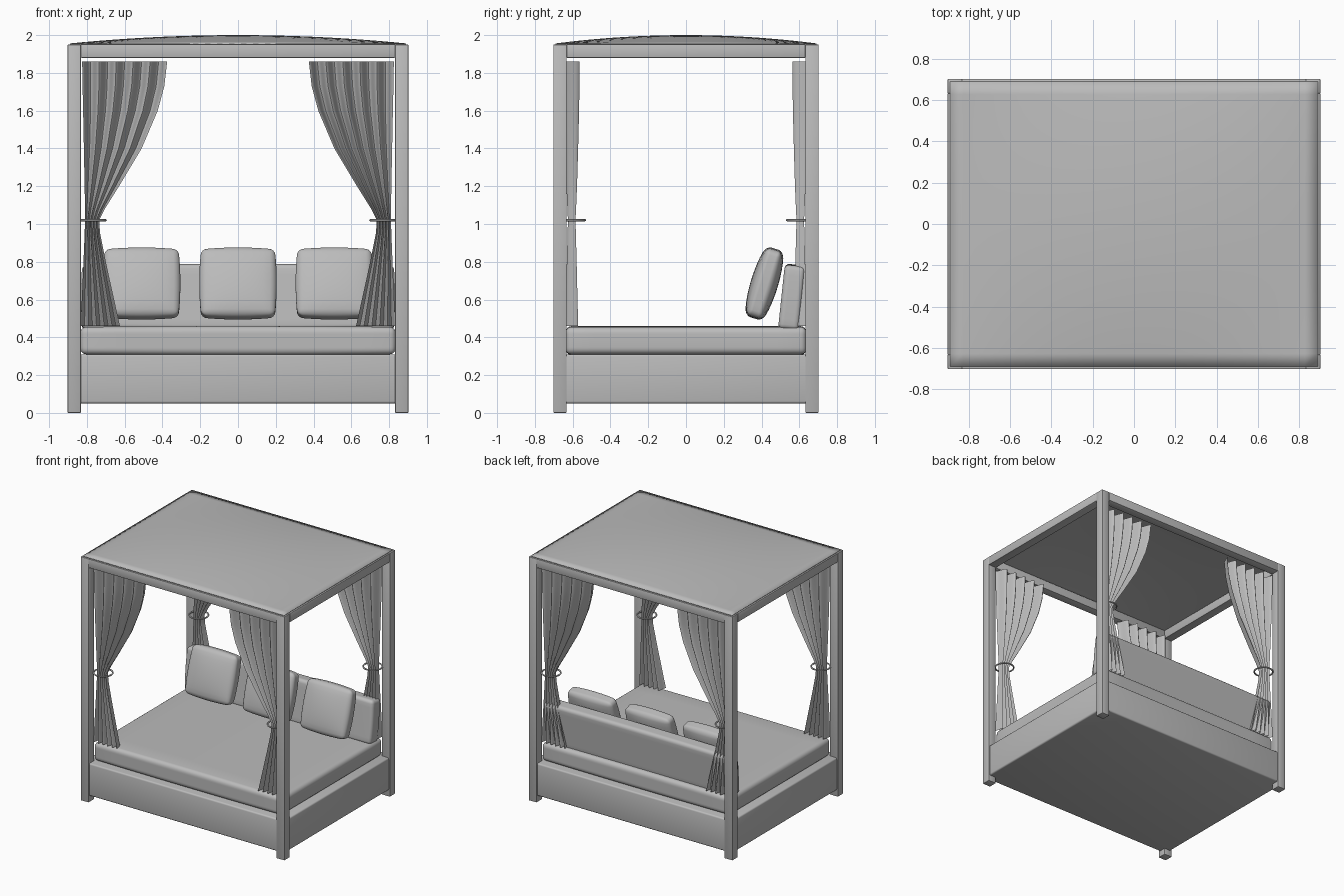
import bpy, bmesh, math
from mathutils import Vector

cube = bpy.data.objects.get("Cube")
if cube:
    bpy.data.objects.remove(cube, do_unlink=True)

GREY = (0.5, 0.5, 0.5, 1)
mat = bpy.data.materials.new("plain grey")
mat.use_nodes = True
mat.diffuse_color = GREY
mat.node_tree.nodes["Principled BSDF"].inputs["Base Color"].default_value = GREY


def finish(name, bm, loc=(0, 0, 0), tilt=0, angle=40):
    bmesh.ops.recalc_face_normals(bm, faces=bm.faces)
    mesh = bpy.data.meshes.new(name)
    bm.to_mesh(mesh)
    bm.free()
    mesh.materials.append(mat)
    mesh.shade_smooth()
    mesh.set_sharp_from_angle(angle=math.radians(angle))
    obj = bpy.data.objects.new(name, mesh)
    obj.location = loc
    obj.rotation_euler.x = math.radians(tilt)
    bpy.context.collection.objects.link(obj)
    return obj


def block(size, bevel, segments=2):
    bm = bmesh.new()
    bmesh.ops.create_cube(bm, size=1)
    bmesh.ops.scale(bm, vec=size, verts=bm.verts)
    bmesh.ops.bevel(bm, geom=bm.edges[:], offset=bevel, segments=segments,
                    profile=0.5, affect='EDGES')
    return bm


def cushion(name, size, loc, bevel, tilt=0, puff=0.0, pinch=1.0):
    """Rounded block whose faces bulge; pinch thins it in y toward the rim."""
    bm = block(size, bevel, 4)
    longest = [e for e in bm.edges if e.calc_length() > bevel * 1.1]
    bmesh.ops.subdivide_edges(bm, edges=longest, cuts=9, use_grid_fill=True)
    half = Vector(size) / 2
    for v in bm.verts:
        n = [min(1, abs(v.co[i] / half[i])) for i in range(3)]
        dome = [1 - c * c for c in n]
        v.co.x += math.copysign(puff * n[0] ** 3 * dome[2], v.co.x)
        v.co.z += math.copysign(puff * n[2] ** 3 * dome[0], v.co.z)
        v.co.y *= pinch + (1 - pinch) * math.sqrt(dome[0] * dome[2])
    return finish(name, bm, loc, tilt)


# Frame: posts and top beams
PX, PY, POST = 0.867, 0.667, 0.07
for sx, side in ((-1, "right"), (1, "left")):
    for sy, end in ((-1, "front"), (1, "back")):
        finish(f"{end}_{side}_post", block((POST, POST, 1.95), 0.004),
               (sx * PX, sy * PY, 0.975))
    finish(f"{side}_beam", block((POST, 2 * PY - POST, 0.07), 0.003), (sx * PX, 0, 1.915))
for sy, end in ((-1, "front"), (1, "back")):
    finish(f"{end}_beam", block((2 * PX - POST, POST, 0.07), 0.003), (0, sy * PY, 1.915))

# Domed canopy shell
bm = bmesh.new()
bmesh.ops.create_grid(bm, x_segments=28, y_segments=22, size=1)
for v in bm.verts:
    x, y = v.co.x, v.co.y
    v.co = (x * 0.89, y * 0.69, 1.956 + 0.044 * (1 - x * x) * (1 - y * y))
canopy = finish("canopy", bm)
shell = canopy.modifiers.new("thickness", 'SOLIDIFY')
shell.thickness = 0.006
shell.offset = -1

# Base, mattress, backrest and pillows
finish("base", block((1.785, 1.385, 0.26), 0.012, 3), (0, 0, 0.18))
cushion("mattress", (1.665, 1.275, 0.145), (0, 0, 0.3825), 0.03, puff=0.004)
cushion("backrest", (1.65, 0.11, 0.34), (0, 0.56, 0.61), 0.025, tilt=-6, puff=0.006)
for x, place in ((-0.51, "right"), (0, "middle"), (0.51, "left")):
    cushion(f"{place}_pillow", (0.39, 0.145, 0.365), (x, 0.415, 0.685), 0.03,
            tilt=-17, puff=0.01, pinch=0.5)

# Curtain outline: height, outer edge, inner edge, fold depth
OUTLINE = [(1.86, 0.825, 0.375, 0.042), (1.73, 0.823, 0.39, 0.041),
           (1.6, 0.82, 0.425, 0.039), (1.4, 0.816, 0.51, 0.034),
           (1.2, 0.812, 0.63, 0.028), (1.08, 0.81, 0.705, 0.023),
           (1.02, 0.81, 0.735, 0.02), (0.95, 0.812, 0.73, 0.022),
           (0.8, 0.818, 0.70, 0.026), (0.46, 0.833, 0.625, 0.034)]
FOLDS, STEPS = 5, 60


def curtain(name, sx, sy):
    bm = bmesh.new()
    rows = []
    for z, outer, inner, depth in OUTLINE:
        row = []
        for i in range(STEPS + 1):
            t = i / STEPS
            x = outer + (inner - outer) * t
            y = 0.605 + depth * math.cos(2 * math.pi * FOLDS * t)
            row.append(bm.verts.new((sx * x, sy * y, z)))
        rows.append(row)
    for upper, lower in zip(rows, rows[1:]):
        for i in range(STEPS):
            bm.faces.new((upper[i], upper[i + 1], lower[i + 1], lower[i]))
    finish(name, bm, angle=60)


def tie_ring(name, loc, radius=0.07, wire=0.006, around=32, section=8):
    bm = bmesh.new()
    loops = []
    for i in range(around):
        a = 2 * math.pi * i / around
        loop = []
        for j in range(section):
            b = 2 * math.pi * j / section
            r = radius + wire * math.cos(b)
            loop.append(bm.verts.new((r * math.cos(a), r * math.sin(a), wire * math.sin(b))))
        loops.append(loop)
    for i in range(around):
        p, q = loops[i], loops[(i + 1) % around]
        for j in range(section):
            k = (j + 1) % section
            bm.faces.new((p[j], q[j], q[k], p[k]))
    finish(name, bm, loc, angle=80)


# Tied curtains at the four corners
for sx, side in ((-1, "right"), (1, "left")):
    for sy, end in ((-1, "front"), (1, "back")):
        curtain(f"{end}_{side}_curtain", sx, sy)
        tie_ring(f"{end}_{side}_tie", (sx * 0.77, sy * 0.605, 1.02))
